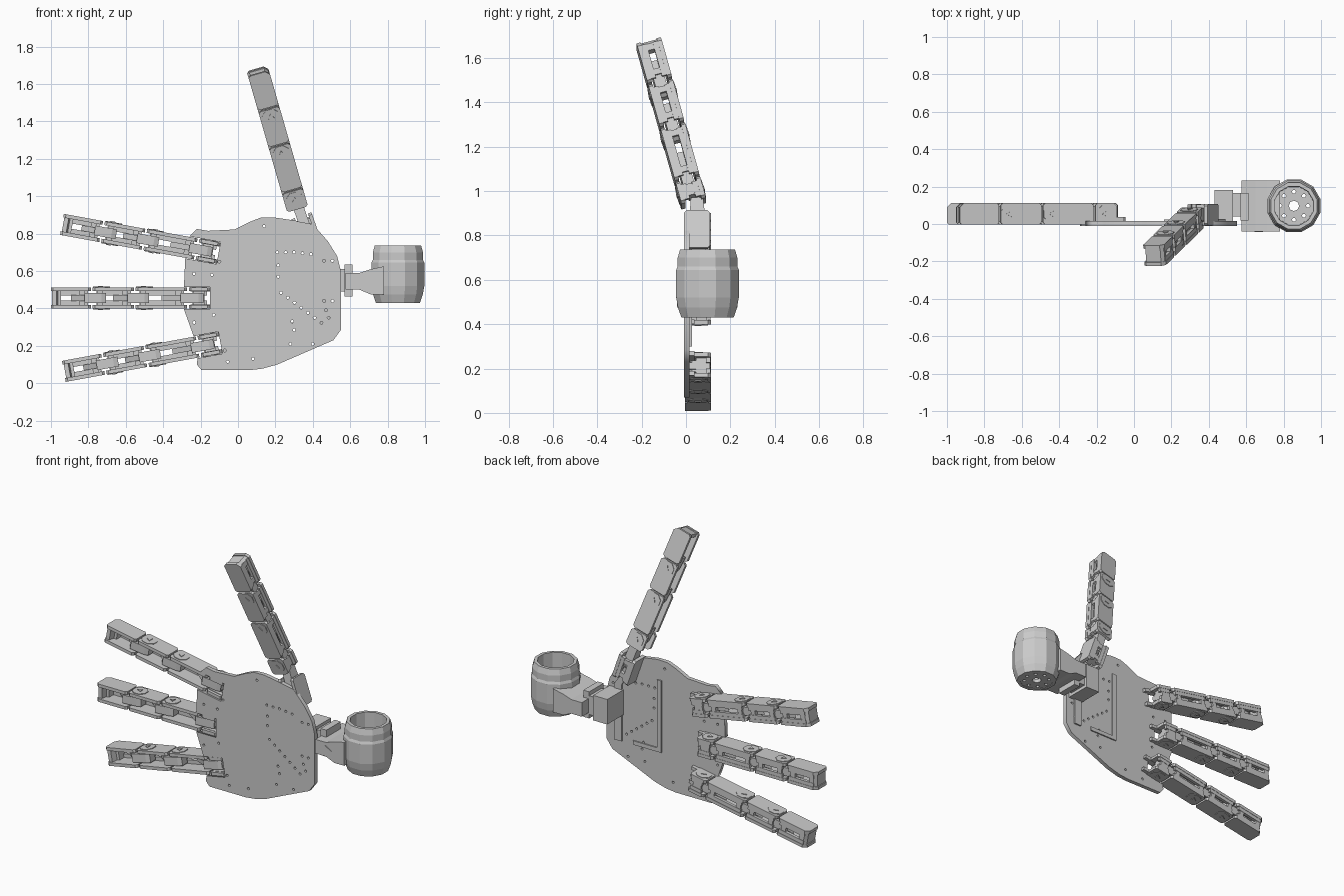
import bpy, bmesh
from math import sin, cos, pi, radians
from mathutils import Matrix, Vector

if "Cube" in bpy.data.objects:
    bpy.data.objects.remove(bpy.data.objects["Cube"])


def finish(bm, name):
    bmesh.ops.recalc_face_normals(bm, faces=bm.faces)
    me = bpy.data.meshes.new(name)
    bm.to_mesh(me)
    bm.free()
    ob = bpy.data.objects.new(name, me)
    bpy.context.collection.objects.link(ob)
    return ob


def prism(bm, pts, w0, w1, M=Matrix()):
    """Extrude an (u, v) profile along local w."""
    a = [bm.verts.new(M @ Vector((u, v, w0))) for u, v in pts]
    b = [bm.verts.new(M @ Vector((u, v, w1))) for u, v in pts]
    n = len(pts)
    bm.faces.new(a)
    bm.faces.new(b[::-1])
    for i in range(n):
        bm.faces.new((a[i], b[i], b[(i + 1) % n], a[(i + 1) % n]))


def rect(u0, u1, v0, v1):
    return [(u0, v0), (u1, v0), (u1, v1), (u0, v1)]


def ngon(u, v, r, n=6, turn=0.0):
    return [(u + r * cos(2 * pi * i / n + turn), v + r * sin(2 * pi * i / n + turn)) for i in range(n)]


def plate(name, outline, holes, half, M):
    """Flat sheet with real holes from a filled 2D curve."""
    cu = bpy.data.curves.new(name, 'CURVE')
    cu.dimensions, cu.fill_mode, cu.extrude = '2D', 'BOTH', half
    for loop in [outline] + holes:
        s = cu.splines.new('POLY')
        s.points.add(len(loop) - 1)
        for p, (x, y) in zip(s.points, loop):
            p.co = (x, y, 0, 1)
        s.use_cyclic_u = True
    ob = bpy.data.objects.new(name, cu)
    bpy.context.collection.objects.link(ob)
    ob.matrix_world = M
    bpy.ops.object.select_all(action='DESELECT')
    ob.select_set(True)
    bpy.context.view_layer.objects.active = ob
    bpy.ops.object.convert(target='MESH')


def frame(origin, u, v, scale=1.0):
    """Local axes: u along the finger, v palm side to back, w hinge axis."""
    u, v = Vector(u).normalized(), Vector(v).normalized()
    M = Matrix((u * scale, v, u.cross(v))).transposed().to_4x4()
    M.translation = origin
    return M


T, W = 0.116, 0.057          # finger thickness and half width
HINGES = (0.055, 0.345, 0.575)
TIP = 0.845


def link(bm, M, u0, u1, tip=False):
    """Open channel link: two cheeks, slotted back, cross bars."""
    c = 0.012
    end = 0.022 if tip else c
    side = [(u0 + c, 0), (u1 - c, 0), (u1, c), (u1, T - end), (u1 - end, T),
            (u0 + c, T), (u0, T - c), (u0, c)]
    for s in (-1, 1):
        prism(bm, side, s * (W - 0.02), s * W, M)
        prism(bm, rect(u0 + 0.015, u1 - 0.02, T - 0.022, T - 0.002), s * 0.014, s * (W - 0.02), M)
    m = (u0 + u1) / 2
    for a in (u0 + 0.03, u1 - 0.055):
        prism(bm, rect(a, a + 0.03, 0.05, T - 0.004), -W + 0.02, W - 0.02, M)
    # sloped tendon guide in the channel
    prism(bm, [(u0 + 0.03, 0.02), (m, 0.09), (u0 + 0.03, 0.09)], -0.015, 0.015, M)


def finger(name, M):
    bm = bmesh.new()
    starts = (-0.005, 0.118, 0.402, 0.632)
    ends = (0.108, 0.392, 0.622, TIP)
    for i in range(4):
        link(bm, M, starts[i], ends[i], i == 3)
    for h, nxt in zip(HINGES, starts[1:]):
        # tongue of the next link, hinge caps and bolt
        prism(bm, [(h - 0.025, 0.03), (h, 0.02), (nxt + 0.035, 0.012), (nxt + 0.035, 0.1), (h, 0.1),
                   (h - 0.025, 0.08)], -0.026, 0.026, M)
        for s in (-1, 1):
            prism(bm, ngon(h, T / 2, 0.048, 8, pi / 8), s * (W - 0.005), s * (W + 0.004), M)
            prism(bm, ngon(h, T / 2, 0.018, 3), s * W, s * (W + 0.008), M)
    # closed pad at the fingertip
    prism(bm, [(TIP - 0.03, 0.012), (TIP - 0.006, 0.012), (TIP - 0.006, 0.094), (TIP - 0.022, 0.112),
               (TIP - 0.05, 0.112)], -W + 0.02, W - 0.02, M)
    return finish(bm, name)


# three fingers on the left edge of the palm
FINGERS = (("upper_finger", -0.11, 0.697, 10.4, 0.17),
           ("middle_finger", -0.155, 0.456, 0.0, 0.14),
           ("lower_finger", -0.10, 0.216, -10.4, 0.135))
notches = []
tabs = bmesh.new()
for name, x, z, deg, reach in FINGERS:
    a = radians(deg)
    u, n = Vector((-cos(a), sin(a))), Vector((sin(a), cos(a)))
    M = frame((x, -0.004, z), (u.x, 0, u.y), (0, 1, 0))
    finger(name, M)
    b = Vector((x, z)) - u * 0.006
    for s, k in ((1, 1), (1, 0), (-1, 0), (-1, 1)):
        notches.append(tuple(b + u * reach * k + n * s * 0.06))
    for s in (-1, 1):
        prism(tabs, rect(-0.045, 0.1, 0.018, 0.042), s * 0.035, s * 0.056, M)
finish(tabs, "finger_mount_tabs")

# palm plate with finger notches and screw holes
outline = [(-0.22, 0.825)] + notches + [
    (-0.22, 0.10), (-0.195, 0.07), (0.06, 0.07), (0.13, 0.078), (0.21, 0.10), (0.51, 0.23), (0.55, 0.285),
    (0.55, 0.60), (0.53, 0.68), (0.48, 0.76), (0.40, 0.85), (0.27, 0.875), (0.19, 0.887), (0.12, 0.885),
    (0.06, 0.862), (-0.02, 0.822), (-0.16, 0.815)]
spots = [(0.14, 0.84), (0.21, 0.70), (0.255, 0.70), (0.30, 0.70), (0.345, 0.695), (0.39, 0.69), (0.215, 0.63),
         (0.215, 0.57), (0.46, 0.655), (0.505, 0.655), (0.46, 0.44), (0.505, 0.44), (0.47, 0.39), (0.485, 0.35),
         (0.29, 0.33), (0.30, 0.285), (0.28, 0.21), (0.40, 0.21), (0.08, 0.13), (-0.055, 0.115), (-0.07, 0.175),
         (-0.235, 0.585), (-0.14, 0.58), (-0.13, 0.365), (-0.235, 0.325), (-0.10, 0.65)]
spots += [(0.23 + 0.036 * i, 0.485 - 0.027 * i) for i in range(7)]
plate("palm_plate", outline, [ngon(x, z, 0.008) for x, z in spots], 0.013,
      Matrix.Translation((0, 0.003, 0)) @ Matrix.Rotation(pi / 2, 4, 'X'))

# low rails on the back of the palm
XZ = frame((0, 0, 0), (1, 0, 0), (0, 0, 1))   # profile (x, z), w runs towards -y
rails = bmesh.new()
prism(rails, rect(0.16, 0.19, 0.30, 0.76), -0.024, -0.012, XZ)
prism(rails, rect(0.19, 0.36, 0.30, 0.325), -0.024, -0.012, XZ)
prism(rails, [(0.44, 0.30), (0.49, 0.30), (0.49, 0.66), (0.42, 0.76), (0.38, 0.76), (0.44, 0.66)], -0.026, -0.012, XZ)
finish(rails, "palm_back_rails")

# thumb, turned so its hinges face the front
u = Vector((-0.2, -0.195, 0.695)).normalized()
v = u.cross(Vector((0, -1, 0))).normalized()
root = Vector((0.30, 0.02, 0.995)) - u * HINGES[0] * 0.92 - v * T / 2
finger("thumb", frame(root, u, v, 0.92))

# thumb base bracket
base = bmesh.new()
B = frame((0.395, -0.008, 0.735), (-0.33, 0, 0.94), (0, 1, 0))
link(base, B, -0.01, 0.17)
prism(base, [(0.10, 0.02), (0.24, 0.03), (0.24, 0.085), (0.10, 0.1)], -0.028, 0.028, B)
finish(base, "thumb_base")

# wrist: block behind the palm, neck, flange and arm
wrist = bmesh.new()
prism(wrist, rect(0.43, 0.53, 0.47, 0.63), -0.182, -0.012, XZ)
prism(wrist, rect(0.525, 0.58, 0.49, 0.61), -0.165, -0.04, XZ)
prism(wrist, rect(0.57, 0.612, 0.465, 0.635), -0.165, -0.02, XZ)
finish(wrist, "wrist_block")
arm = bmesh.new()
prism(arm, [(0.575, 0.50), (0.65, 0.50), (0.71, 0.475), (0.78, 0.475), (0.78, 0.625), (0.71, 0.61), (0.65, 0.59),
            (0.575, 0.59)], -0.232, 0.04, XZ)
prism(arm, ngon(0.66, 0.545, 0.03, 3), 0.03, 0.044, XZ)
finish(arm, "wrist_arm")

# faceted socket, open at the top
cx, cy, N = 0.855, 0.097, 12
prof = [(0.122, 0.43), (0.138, 0.475), (0.146, 0.52), (0.146, 0.645), (0.139, 0.66), (0.139, 0.70), (0.128, 0.737),
        (0.108, 0.737), (0.106, 0.46), (0.102, 0.43)]
cup = bmesh.new()
rings = [[cup.verts.new((cx + r * cos(2 * pi * (i + 0.5) / N), cy + r * sin(2 * pi * (i + 0.5) / N), z))
          for r, z in prof] for i in range(N)]
for i in range(N):
    p, q = rings[i], rings[(i + 1) % N]
    for j in range(len(prof)):
        k = (j + 1) % len(prof)
        cup.faces.new((p[j], q[j], q[k], p[k]))
finish(cup, "socket_cup")
bolts = [ngon(0.075 * cos(pi * i / 4), 0.075 * sin(pi * i / 4), 0.011) for i in range(8)]
plate("socket_floor", ngon(0, 0, 0.107, N, pi / N), bolts + [ngon(0, 0, 0.028, 8)], 0.012,
      Matrix.Translation((cx, cy, 0.445)))
